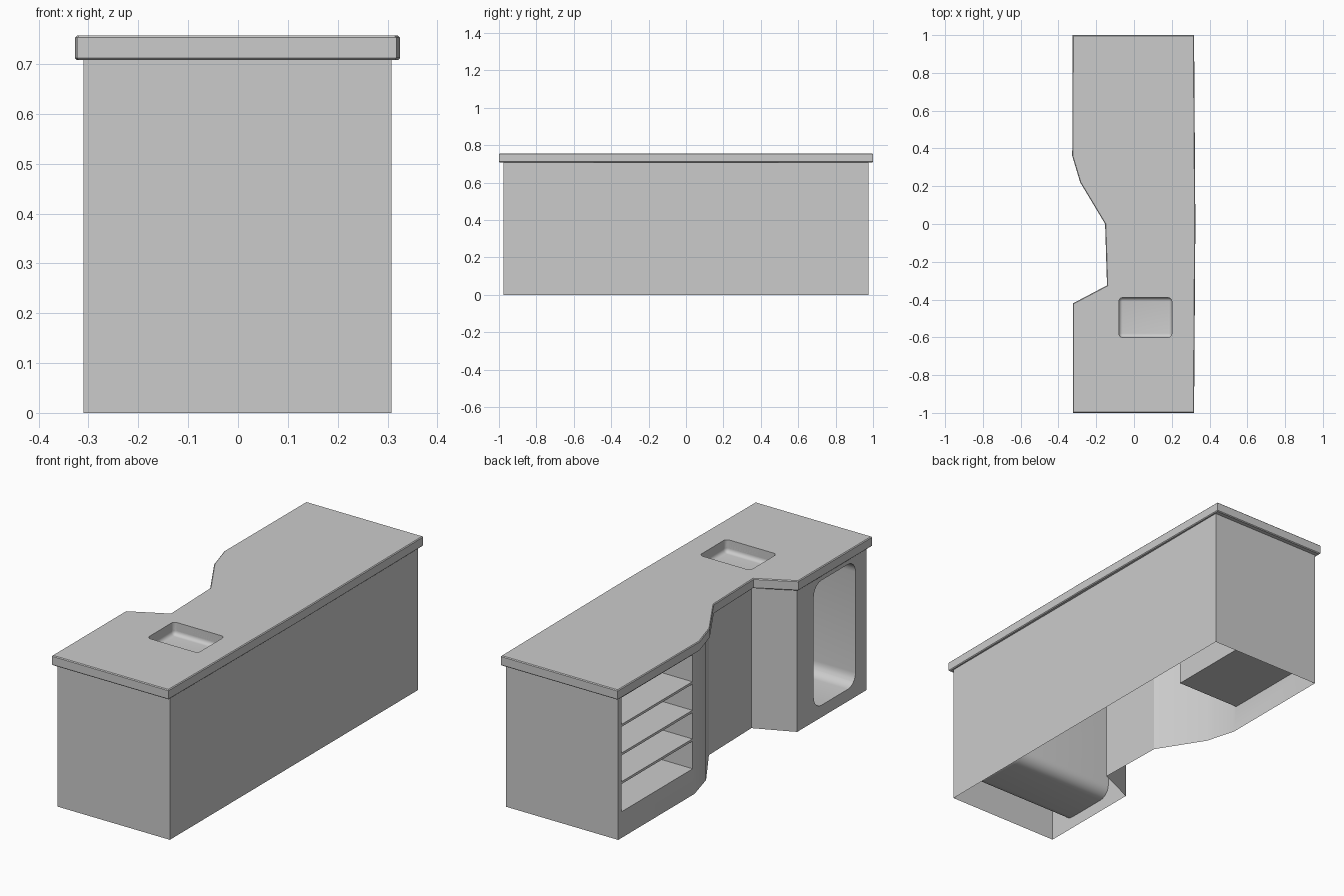
import bpy, bmesh
from math import radians

if "Cube" in bpy.data.objects:
    bpy.data.objects.remove(bpy.data.objects["Cube"])


def finish(name, bm, smooth=True):
    bmesh.ops.recalc_face_normals(bm, faces=bm.faces)
    mesh = bpy.data.meshes.new(name)
    bm.to_mesh(mesh)
    bm.free()
    ob = bpy.data.objects.new(name, mesh)
    bpy.context.collection.objects.link(ob)
    if smooth:
        shade(ob)
    return ob


def shade(ob):
    bpy.ops.object.select_all(action='DESELECT')
    ob.select_set(True)
    bpy.context.view_layer.objects.active = ob
    bpy.ops.object.shade_smooth_by_angle(angle=radians(30))


def prism(name, outline, z0, z1, bevel=0):
    bm = bmesh.new()
    face = bm.faces.new([bm.verts.new((x, y, z0)) for x, y in outline])
    ext = bmesh.ops.extrude_face_region(bm, geom=[face])['geom']
    top = [v for v in ext if isinstance(v, bmesh.types.BMVert)]
    bmesh.ops.translate(bm, verts=top, vec=(0, 0, z1 - z0))
    if bevel:
        bmesh.ops.recalc_face_normals(bm, faces=bm.faces)
        rim = [e for e in bm.edges if abs(e.verts[0].co.z - e.verts[1].co.z) < 1e-5]
        bmesh.ops.bevel(bm, geom=rim, offset=bevel, segments=1, affect='EDGES')
    return finish(name, bm, False)


def box(name, lo, hi, radius=0, cut_top=None):
    bm = bmesh.new()
    bmesh.ops.create_cube(bm, size=1)
    for v in bm.verts:
        v.co = [(a + b) / 2 + c * (b - a) for a, b, c in zip(lo, hi, v.co)]
    if radius:
        bmesh.ops.bevel(bm, geom=bm.edges[:], offset=radius, segments=6,
                        profile=0.5, affect='EDGES')
    if cut_top is not None:
        bmesh.ops.bisect_plane(bm, geom=bm.verts[:] + bm.edges[:] + bm.faces[:],
                               plane_co=(0, 0, cut_top), plane_no=(0, 0, 1),
                               clear_outer=True)
    return finish(name, bm)


def carve(ob, cutter):
    cutter.hide_render = True
    mod = ob.modifiers.new("carve", 'BOOLEAN')
    mod.operation, mod.solver, mod.object = 'DIFFERENCE', 'EXACT', cutter
    bpy.context.view_layer.objects.active = ob
    bpy.ops.object.modifier_apply(modifier=mod.name)
    bpy.data.objects.remove(cutter)


# Cabinet shell: waisted plan with shelf and appliance recesses, open underneath
cabinet = prism("cabinet", [(-0.31, -0.975), (0.308, -0.975), (0.308, 0.975),
                            (-0.31, 0.975), (-0.31, 0.375), (-0.268, 0.225),
                            (-0.126, 0.0), (-0.118, -0.345), (-0.31, -0.43)], 0, 0.71)
carve(cabinet, box("shelf_cutter", (-0.5, 0.39, 0.13), (0.04, 0.95, 0.697)))
carve(cabinet, box("niche_cutter", (-0.45, -0.888, 0.06), (0.28, -0.56, 0.68), 0.06))
bm = bmesh.new()
bm.from_mesh(cabinet.data)
ends = [f for f in bm.faces if all(v.co.z < 1e-4 for v in f.verts)
        or all(v.co.z > 0.7095 for v in f.verts)]
bmesh.ops.delete(bm, geom=ends, context='FACES')
bm.to_mesh(cabinet.data)
bm.free()
shade(cabinet)

# Shelves
for i in range(3):
    z = 0.13 + 0.142 * (i + 1)
    box(f"shelf_{i + 1}", (-0.308, 0.39, z - 0.006), (0.04, 0.95, z + 0.006))

# Countertop with basin opening
counter = prism("countertop", [(-0.323, -1), (0.318, -1), (0.325, 0), (0.318, 1),
                               (-0.325, 1), (-0.327, 0.36), (-0.285, 0.22),
                               (-0.153, 0.0), (-0.143, -0.325), (-0.323, -0.42)],
                0.708, 0.757, 0.004)
basin_lo, basin_hi = (-0.08, -0.6, 0.695), (0.2, -0.39, 0.9)
carve(counter, box("basin_cutter", (-0.08, -0.6, 0.6), basin_hi, 0.02))
shade(counter)

# Sunken basin
box("basin", basin_lo, basin_hi, 0.02, cut_top=0.757)
